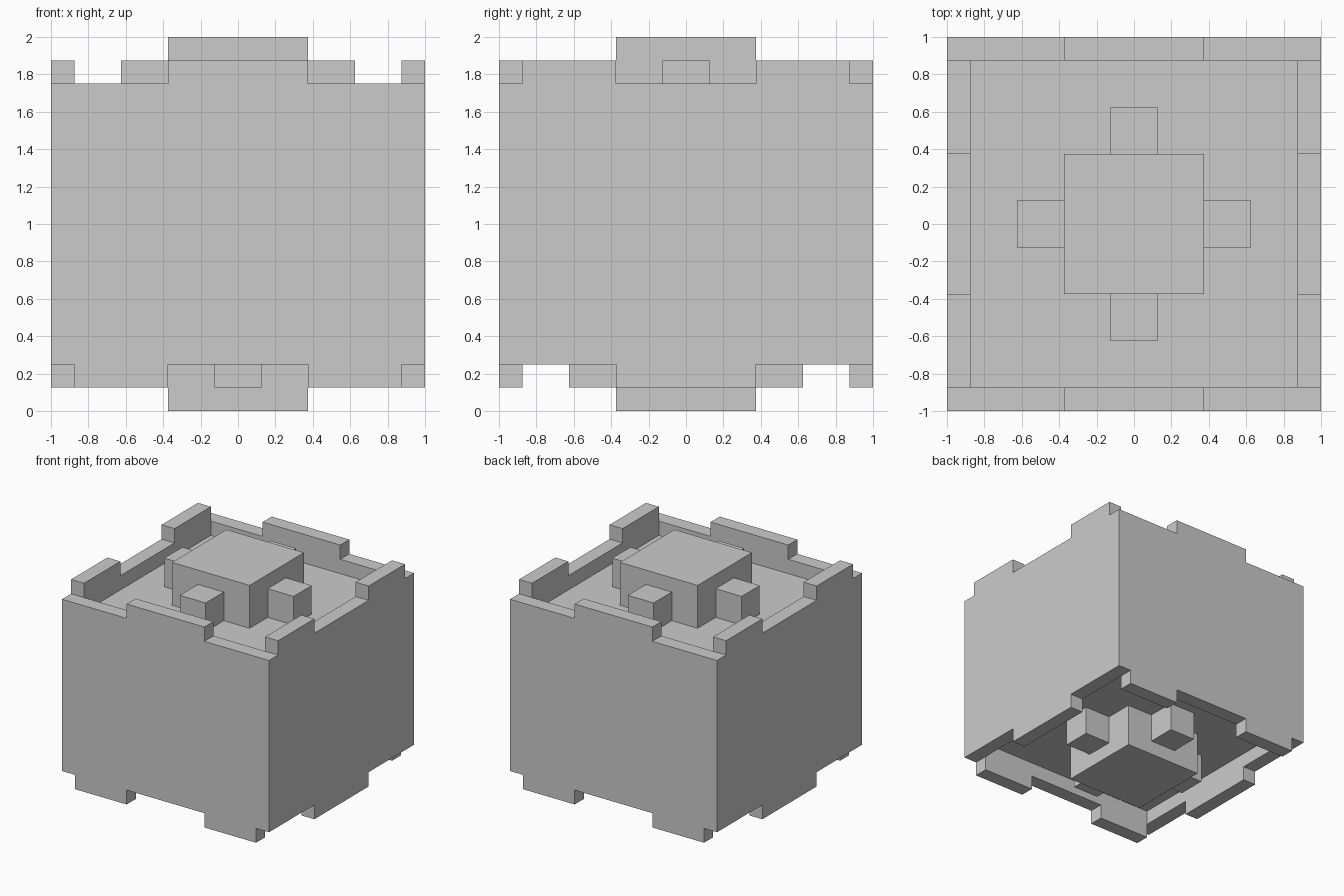
import bpy

if "Cube" in bpy.data.objects:
    bpy.data.objects.remove(bpy.data.objects["Cube"])


def box(name, lo, hi):
    """Axis-aligned box between two corners."""
    bpy.ops.mesh.primitive_cube_add(size=1)
    ob = bpy.context.object
    ob.name = name
    for v in ob.data.vertices:
        for i in range(3):
            v.co[i] = lo[i] if v.co[i] < 0 else hi[i]
    return ob


def end_box(name, lo, hi, bottom):
    """Box at the top end, or its mirrored, quarter-turned twin at the bottom."""
    if bottom:
        lo, hi = (lo[1], lo[0], 2 - hi[2]), (hi[1], hi[0], 2 - lo[2])
    return box(name, lo, hi)


def cut(target, cutter):
    mod = target.modifiers.new("cut", 'BOOLEAN')
    mod.operation = 'DIFFERENCE'
    mod.solver = 'EXACT'
    mod.object = cutter
    bpy.context.view_layer.objects.active = target
    bpy.ops.object.modifier_apply(modifier=mod.name)
    bpy.data.objects.remove(cutter, do_unlink=True)


# Main block, including both rims
body = box("body", (-1, -1, 0.125), (1, 1, 1.875))

for bottom in (False, True):
    end = "bottom" if bottom else "top"

    # Recessed floor inside the rim
    cut(body, end_box("pocket", (-0.875, -0.875, 1.625), (0.875, 0.875, 2.1), bottom))
    # Low middle of two opposite rim walls
    cut(body, end_box("notch", (-1.1, -0.375, 1.75), (1.1, 0.375, 2.1), bottom))
    # Low ends of the other two rim walls
    for sx in (-1, 1):
        for sy in (-1, 1):
            x, y = sorted((sx * 0.375, sx * 1.1)), sorted((sy * 0.875, sy * 1.1))
            cut(body, end_box("notch", (x[0], y[0], 1.75), (x[1], y[1], 2.1), bottom))

    # Central square stud
    end_box(end + "_stud", (-0.375, -0.375, 1.625), (0.375, 0.375, 2), bottom)

    # Four small lugs around the stud
    for s in (-1, 1):
        a, b = sorted((s * 0.375, s * 0.625))
        end_box(end + "_lug", (a, -0.125, 1.625), (b, 0.125, 1.875), bottom)
        end_box(end + "_lug", (-0.125, a, 1.625), (0.125, b, 1.875), bottom)
